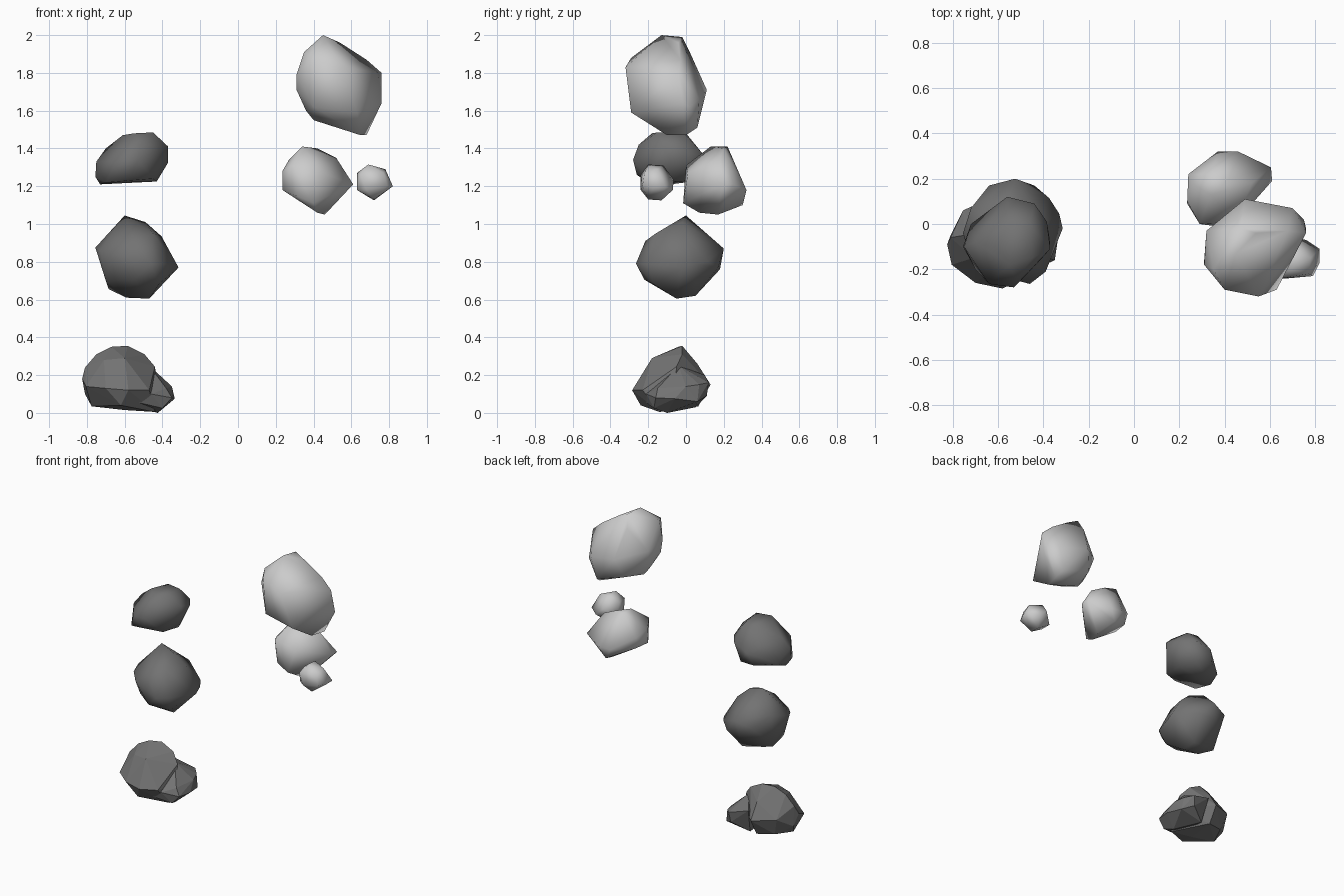
import bpy, bmesh

dark = bpy.data.materials.new("dark_stone")
dark.diffuse_color = (0.17, 0.17, 0.17, 1)


def rock(name, corners, smooth=True, mat=None):
    """Chunky stone: convex hull wrapped around a few key corners."""
    bm = bmesh.new()
    for c in corners:
        bm.verts.new(c)
    hull = bmesh.ops.convex_hull(bm, input=bm.verts[:])
    loose = {v for v in hull["geom_interior"] + hull["geom_unused"]
             if isinstance(v, bmesh.types.BMVert)}
    bmesh.ops.delete(bm, geom=list(loose), context='VERTS')
    bmesh.ops.recalc_face_normals(bm, faces=bm.faces[:])
    for f in bm.faces:
        f.smooth = smooth
    me = bpy.data.meshes.new(name)
    bm.to_mesh(me)
    bm.free()
    if mat:
        me.materials.append(mat)
    ob = bpy.data.objects.new(name, me)
    bpy.context.collection.objects.link(ob)
    return ob


# light stones, right group
rock("large_light_rock", [
    (.45, -.13, 2.0), (.47, -.02, 1.99), (.54, -.04, 1.96), (.35, -.2, 1.91),
    (.40, -.29, 1.88), (.55, -.32, 1.83), (.31, -.18, 1.79), (.31, -.16, 1.71),
    (.32, -.03, 1.76), (.40, -.26, 1.62), (.40, -.1, 1.55), (.63, -.29, 1.59),
    (.65, -.1, 1.47), (.68, 0, 1.47), (.66, .06, 1.51), (.49, .11, 1.71),
    (.70, .07, 1.66), (.75, .02, 1.62), (.76, -.04, 1.80), (.76, -.02, 1.64),
    (.68, -.03, 1.87), (.45, .02, 1.91), (.44, .06, 1.58), (.36, -.1, 1.6)])

rock("medium_light_rock", [
    (.34, .22, 1.41), (.34, .13, 1.41), (.42, .2, 1.40), (.52, .18, 1.35),
    (.605, .25, 1.21), (.61, .19, 1.21), (.46, .17, 1.05), (.42, .07, 1.06),
    (.235, .09, 1.18), (.235, .1, 1.28), (.24, .22, 1.26), (.37, .32, 1.18),
    (.46, .32, 1.18), (.42, .3, 1.10), (.29, 0, 1.31), (.40, -.015, 1.11),
    (.27, .17, 1.34), (.45, .01, 1.27), (.25, .2, 1.18), (.31, 0, 1.15)])

rock("small_light_rock", [
    (.69, -.2, 1.315), (.69, -.12, 1.31), (.78, -.15, 1.29), (.77, -.22, 1.27),
    (.82, -.11, 1.2), (.82, -.17, 1.2), (.79, -.23, 1.2), (.72, -.13, 1.125),
    (.72, -.2, 1.13), (.63, -.12, 1.18), (.63, -.2, 1.18), (.63, -.15, 1.27),
    (.65, -.24, 1.26), (.68, -.24, 1.18), (.70, -.065, 1.235), (.76, -.07, 1.18)])

# dark stones, left column
rock("upper_dark_rock", [
    (-.55, -.18, 1.48), (-.45, -.15, 1.485), (-.55, 0, 1.48), (-.46, 0, 1.47),
    (-.61, -.1, 1.47), (-.37, -.11, 1.41), (-.37, -.08, 1.325), (-.385, .01, 1.37),
    (-.43, -.05, 1.225), (-.44, .09, 1.37), (-.56, .12, 1.33), (-.6, .09, 1.24),
    (-.72, 0, 1.25), (-.73, -.08, 1.21), (-.755, -.1, 1.25), (-.75, -.1, 1.33),
    (-.70, -.2, 1.22), (-.70, -.08, 1.40), (-.64, -.265, 1.33), (-.53, -.28, 1.34),
    (-.52, -.25, 1.42), (-.45, -.2, 1.24), (-.57, -.26, 1.26), (-.48, .07, 1.23)],
    mat=dark)

rock("middle_dark_rock", [
    (-.60, 0, 1.045), (-.49, -.02, 1.01), (-.405, 0, .935), (-.315, -.02, .77),
    (-.33, .045, .79), (-.375, .115, .8), (-.47, -.05, .605), (-.48, .05, .62),
    (-.59, -.04, .61), (-.685, 0, .655), (-.70, -.1, .70), (-.755, -.04, .875),
    (-.72, .07, .91), (-.73, -.13, .86), (-.525, .2, .87), (-.44, .17, .77),
    (-.64, .17, .83), (-.55, .18, .76), (-.39, -.21, .79), (-.46, -.265, .79),
    (-.55, -.22, .705), (-.55, -.215, .91), (-.66, -.21, .84), (-.45, -.16, .95),
    (-.42, -.17, .68)], mat=dark)

# faceted bottom stone: main lump plus a broad low toe at its right end
rock("lower_dark_rock", [
    (-.67, -.04, .35), (-.585, -.02, .355), (-.495, -.02, .31), (-.44, -.05, .245),
    (-.42, -.06, .12), (-.44, -.14, .005), (-.6, -.12, .015), (-.775, -.1, .035),
    (-.72, .03, .05), (-.81, -.05, .1), (-.825, -.09, .18), (-.81, -.06, .24),
    (-.75, -.05, .31), (-.755, .06, .17), (-.805, -.18, .14), (-.70, -.26, .13),
    (-.58, -.285, .12), (-.62, -.24, .04), (-.6, -.18, .29), (-.71, -.15, .28),
    (-.47, -.23, .12), (-.6, .13, .15), (-.6, .065, .035), (-.6, .06, .26)],
    smooth=False, mat=dark)
rock("lower_dark_rock_toe", [
    (-.41, -.03, .165), (-.35, .0, .14), (-.335, -.06, .075), (-.36, .06, .06),
    (-.425, -.1, .0), (-.42, .12, .16), (-.43, .11, .09), (-.47, -.04, .25),
    (-.56, .1, .2), (-.54, .05, .03), (-.46, -.21, .1), (-.375, .07, .15),
    (-.35, -.16, .08), (-.38, -.15, .13), (-.40, -.17, .025), (-.55, -.22, .06)],
    smooth=False, mat=dark)
